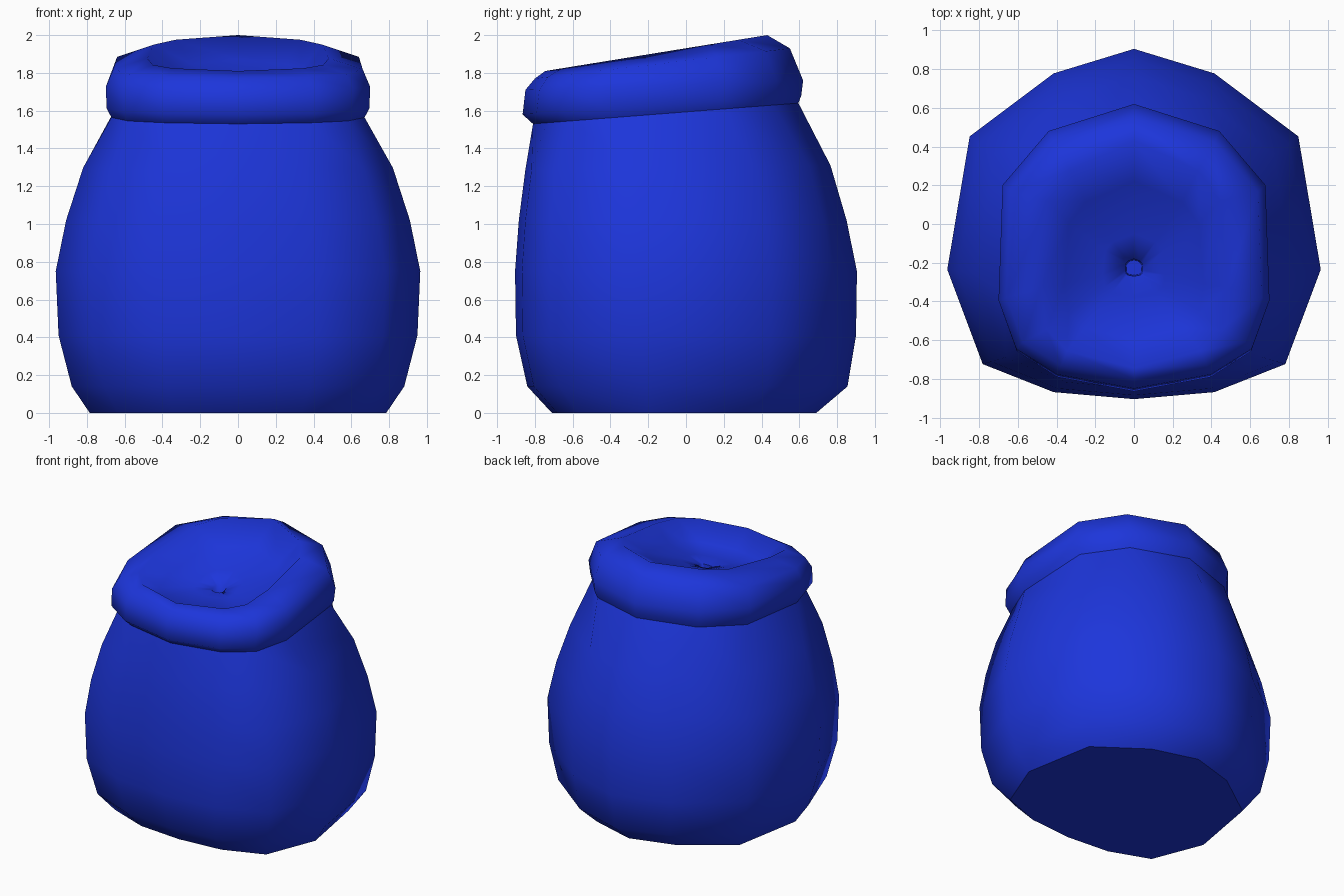
import bpy, bmesh, math

if "Cube" in bpy.data.objects:
    bpy.data.objects.remove(bpy.data.objects["Cube"])

# Half cross-sections (x, y from back +1 to front -1), mirrored to 12 sides
BODY = [(0, 1), (.43, .86), (.88, .5), (1, -.26), (.81, -.8), (.43, -.96), (0, -1)]
RIM = [(0, 1), (.63, .81), (.97, .43), (1, -.38), (.87, -.72), (.57, -.9), (0, -1)]
LIP = [(0, 1), (.69, .74), (.93, .47), (1, -.29), (.94, -.66), (.72, -.85), (0, -1)]

# section, half width, y front, y back, z front, z back, sharp edge
RINGS = [
    # body
    (BODY, .785, -.71, .69, 0, 0, True),
    (BODY, .88, -.84, .855, .14, .14, False),
    (BODY, .95, -.90, .90, .41, .41, False),
    (BODY, .965, -.905, .905, .75, .75, False),
    (BODY, .91, -.885, .85, 1.02, 1.02, False),
    (BODY, .82, -.85, .765, 1.29, 1.31, False),
    (RIM, .67, -.81, .595, 1.53, 1.64, True),
    # rolled rim
    (RIM, .695, -.865, .61, 1.58, 1.68, False),
    (RIM, .70, -.85, .62, 1.71, 1.76, False),
    (RIM, .66, -.80, .55, 1.77, 1.93, False),
    (LIP, .48, -.745, .43, 1.81, 2.0, False),
    # shallow filling with a small dimple
    (LIP, .36, -.60, .22, 1.70, 1.87, False),
    (LIP, .16, -.38, -.05, 1.72, 1.79, False),
    (LIP, .045, -.27, -.18, 1.71, 1.73, False),
    (LIP, .04, -.265, -.185, 1.60, 1.60, False),
]


def add_ring(bm, section, w, yf, yb, zf, zb):
    full = section + [(-x, y) for x, y in section[-2:0:-1]]
    verts = []
    for x, y in full:
        t = (y + 1) / 2
        verts.append(bm.verts.new((x * w, yf + (yb - yf) * t, zf + (zb - zf) * t)))
    return verts


bm = bmesh.new()
loops = [add_ring(bm, *r[:-1]) for r in RINGS]
for a, b in zip(loops, loops[1:]):
    n = len(a)
    for i in range(n):
        j = (i + 1) % n
        bm.faces.new((a[i], b[i], b[j], a[j]))
bm.faces.new(loops[0])
bm.faces.new(loops[-1][::-1])
bmesh.ops.recalc_face_normals(bm, faces=bm.faces[:])

# crisp base edge and neck crease
for ring, loop in zip(RINGS, loops):
    if ring[-1]:
        for a, b in zip(loop, loop[1:] + loop[:1]):
            bm.edges.get((a, b)).smooth = False

mesh = bpy.data.meshes.new("sack")
bm.to_mesh(mesh)
bm.free()
sack = bpy.data.objects.new("sack", mesh)
bpy.context.collection.objects.link(sack)

# blue cloth
mat = bpy.data.materials.new("blue_cloth")
mat.diffuse_color = (.012, .036, .71, 1)
mat.use_nodes = True
mat.node_tree.nodes["Principled BSDF"].inputs["Base Color"].default_value = mat.diffuse_color
mesh.materials.append(mat)

bpy.context.view_layer.objects.active = sack
sack.select_set(True)
bpy.ops.object.shade_smooth_by_angle(angle=math.radians(80), keep_sharp_edges=True)
